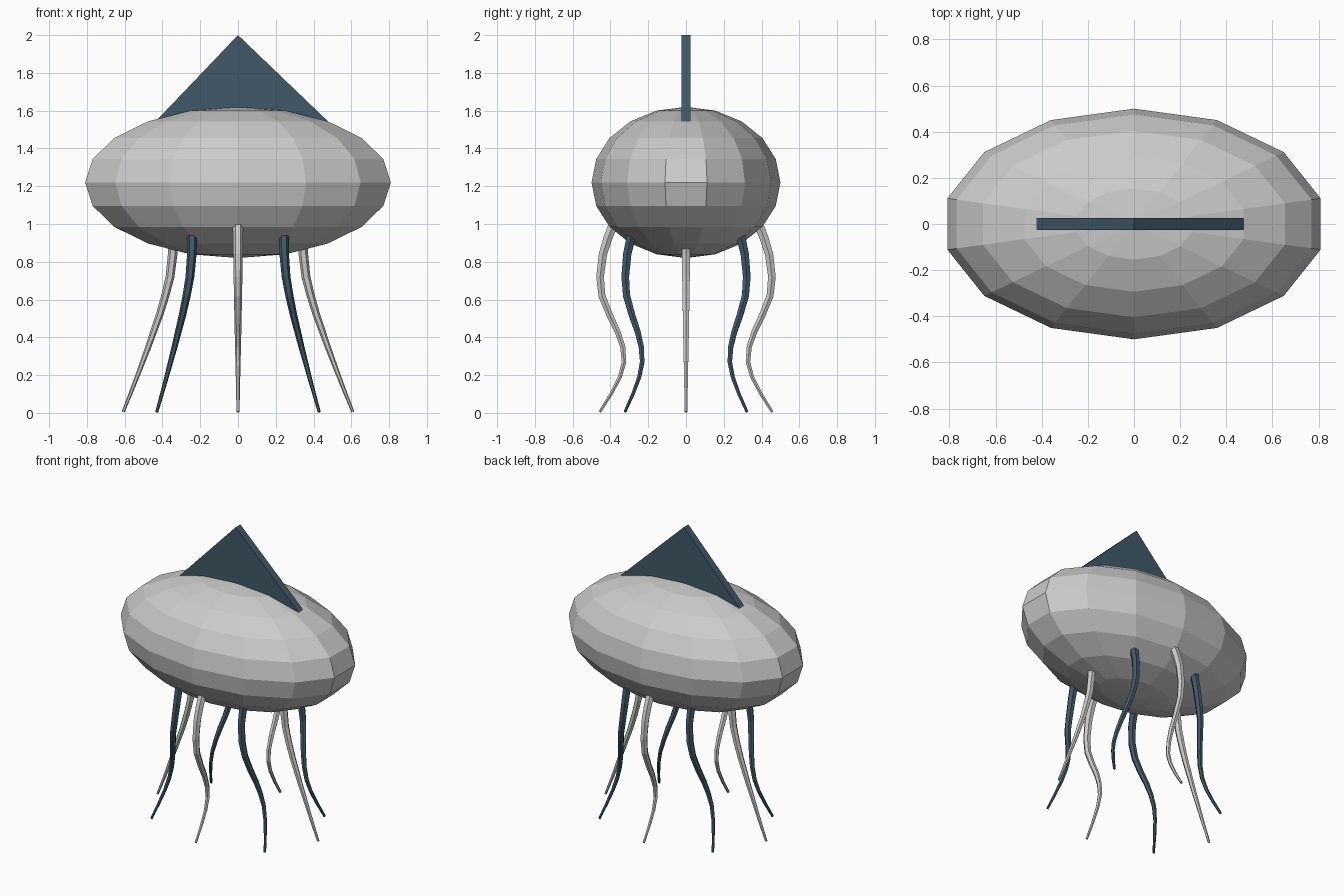
import bpy
import bmesh
from math import sin, cos, pi, radians
from mathutils import Vector

if "Cube" in bpy.data.objects:
    bpy.data.objects.remove(bpy.data.objects["Cube"])

dark = bpy.data.materials.new("dark_blue")
dark.diffuse_color = (0.05, 0.10, 0.14, 1)
dark.use_nodes = True
dark.node_tree.nodes["Principled BSDF"].inputs["Base Color"].default_value = dark.diffuse_color


def finish(name, bm, mat=None):
    bmesh.ops.recalc_face_normals(bm, faces=bm.faces)
    mesh = bpy.data.meshes.new(name)
    bm.to_mesh(mesh)
    bm.free()
    obj = bpy.data.objects.new(name, mesh)
    bpy.context.collection.objects.link(obj)
    if mat:
        mesh.materials.append(mat)
    return obj


def bridge(bm, rings):
    n = len(rings[0])
    for a, b in zip(rings, rings[1:]):
        for i in range(n):
            j = (i + 1) % n
            bm.faces.new((a[i], a[j], b[j], b[i]))


# Body: faceted ellipsoid, 14 segments by 10 rings
def body(rx=0.83, ry=0.5, rz=0.4, zc=1.22, seg=14):
    bm = bmesh.new()
    rings = []
    for k in range(-4, 5):
        lat = radians(18 * k)
        ring = []
        for i in range(seg):
            a = pi / 2 + 2 * pi * i / seg
            ring.append(bm.verts.new((rx * cos(lat) * cos(a),
                                      ry * cos(lat) * sin(a),
                                      zc + rz * sin(lat))))
        rings.append(ring)
    bridge(bm, rings)
    for ring, z in ((rings[0], zc - rz), (rings[-1], zc + rz)):
        pole = bm.verts.new((0, 0, z))
        for i in range(seg):
            bm.faces.new((ring[i], ring[(i + 1) % seg], pole))
    finish("body", bm)


# Fin: thin triangular plate sunk into the top of the body
def fin():
    bm = bmesh.new()
    profile = [(-0.525, 1.45), (0.574, 1.45), (0, 2.0)]
    sides = [[bm.verts.new((x, y, z)) for x, z in profile] for y in (-0.025, 0.025)]
    bridge(bm, sides)
    for s in sides:
        bm.faces.new(s)
    finish("top_fin", bm, dark)


# Tentacle path: height, spread along x, spread along y
PATH = [(1.02, 0.345, 0.375), (0.93, 0.345, 0.412), (0.84, 0.346, 0.44),
        (0.72, 0.36, 0.455), (0.62, 0.385, 0.445), (0.52, 0.415, 0.405),
        (0.43, 0.447, 0.362), (0.35, 0.475, 0.335), (0.27, 0.505, 0.328),
        (0.19, 0.535, 0.35), (0.10, 0.57, 0.397), (0.005, 0.608, 0.457)]


# Tentacle: tapering six-sided tube
def tentacle(name, ang, mat):
    pts = [Vector((a * cos(ang), b * sin(ang), z)) for z, a, b in PATH]
    bm = bmesh.new()
    rings = []
    last = len(pts) - 1
    for k, p in enumerate(pts):
        t = (pts[min(k + 1, last)] - pts[max(k - 1, 0)]).normalized()
        u = Vector((0, 1, 0)).cross(t).normalized()
        v = t.cross(u)
        r = 0.029 - 0.021 * k / last
        rings.append([bm.verts.new(p + r * (cos(q * pi / 3) * u + sin(q * pi / 3) * v))
                      for q in range(6)])
    bridge(bm, rings)
    bm.faces.new(rings[0])
    bm.faces.new(rings[-1])
    finish(name, bm, mat)


body()
fin()
for i in range(8):
    tentacle(f"tentacle_{i + 1}", i * pi / 4, dark if i % 2 else None)
